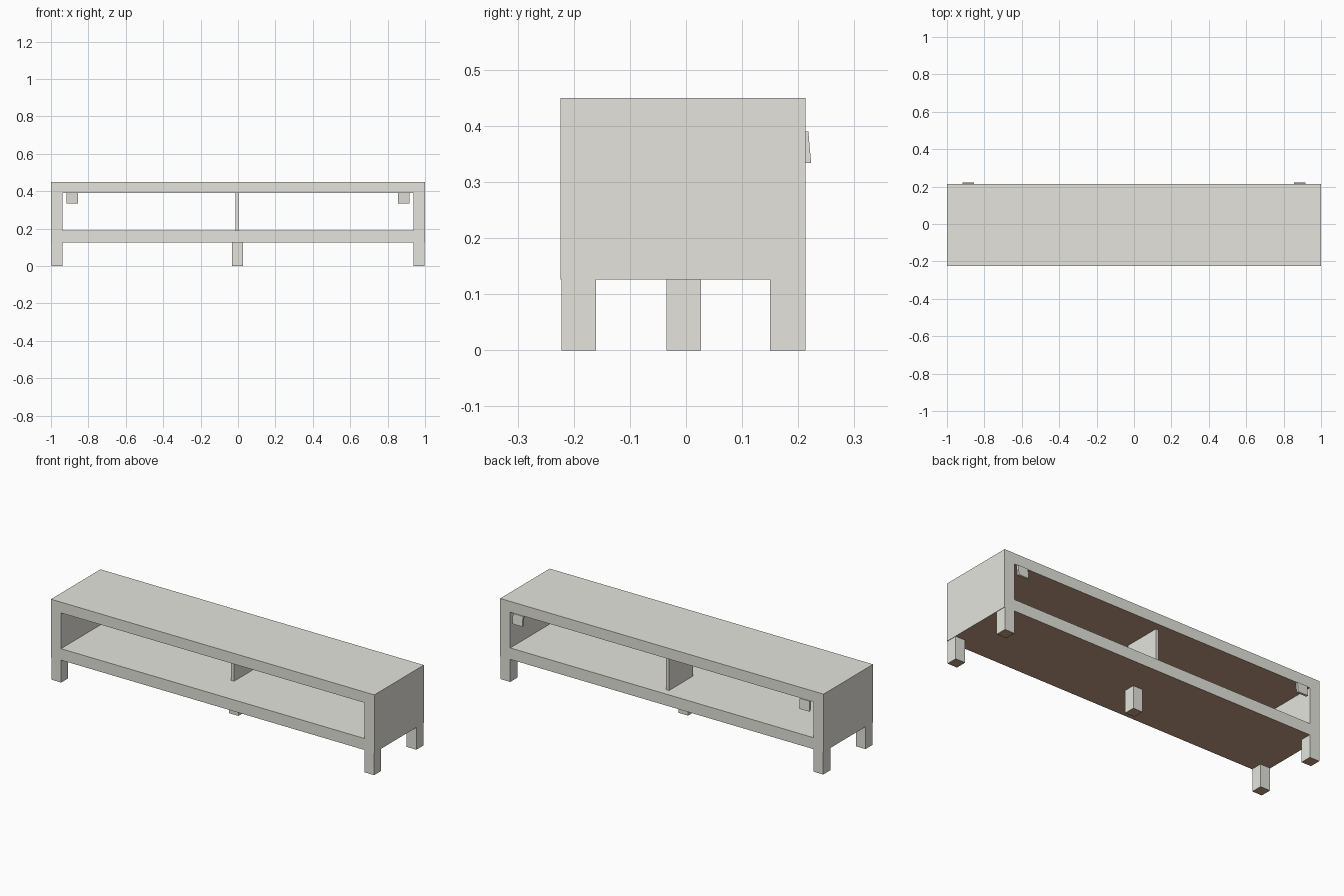
import bpy

cube = bpy.data.objects.get("Cube")
if cube:
    bpy.data.objects.remove(cube, do_unlink=True)


def material(name, colour):
    mat = bpy.data.materials.new(name)
    mat.use_nodes = True
    mat.diffuse_color = colour
    mat.node_tree.nodes["Principled BSDF"].inputs["Base Color"].default_value = colour
    return mat


paint = material("warm_white_paint", (0.78, 0.775, 0.72, 1))
brown = material("bare_brown_underside", (0.55, 0.34, 0.24, 1))


def box(name, x, y, z, bare_underside=True):
    """Box spanning the given (low, high) ranges, with a brown underside."""
    bpy.ops.mesh.primitive_cube_add(size=1)
    ob = bpy.context.object
    ob.name = name
    ob.location = [(a + b) / 2 for a, b in (x, y, z)]
    ob.scale = [b - a for a, b in (x, y, z)]
    bpy.ops.object.transform_apply(location=True, scale=True)
    ob.data.materials.append(paint)
    if bare_underside:
        ob.data.materials.append(brown)
        for face in ob.data.polygons:
            face.material_index = int(face.normal.z < -0.5)
    return ob


FRONT, BACK = -0.224, 0.213
BASE, SHELF, CEILING, TOP = 0.126, 0.19, 0.39, 0.45
INNER = 0.938

# Cabinet shell, open at the front and back
box("top_panel", (-1, 1), (FRONT, BACK), (CEILING, TOP))
box("bottom_shelf", (-INNER, INNER), (FRONT, BACK), (BASE, SHELF))

# Short divider, set in from both openings
box("centre_divider", (-0.014, 0.004), (-0.04, 0.17), (SHELF, CEILING))

# Side panels, corner legs and rear hanging brackets
for side, s in (("left", 1), ("right", -1)):
    def span(a, b):
        return tuple(sorted((s * a, s * b)))
    box(side + "_side_panel", span(INNER, 1), (FRONT, BACK), (BASE, CEILING))
    box(side + "_front_leg", span(INNER, 0.998), (FRONT + 0.002, -0.16), (0, BASE))
    box(side + "_back_leg", span(INNER, 0.998), (0.15, BACK), (0, BASE))
    # The bracket leans out slightly towards its lower edge
    bracket = box(side + "_rear_bracket", span(0.856, 0.918), (0.21, 0.223),
                  (0.334, CEILING), bare_underside=False)
    for v in bracket.data.vertices:
        if v.co.z > 0.36:
            v.co.y -= 0.005

# Support leg under the middle
box("centre_leg", (-0.032, 0.027), (-0.035, 0.027), (0, BASE))
